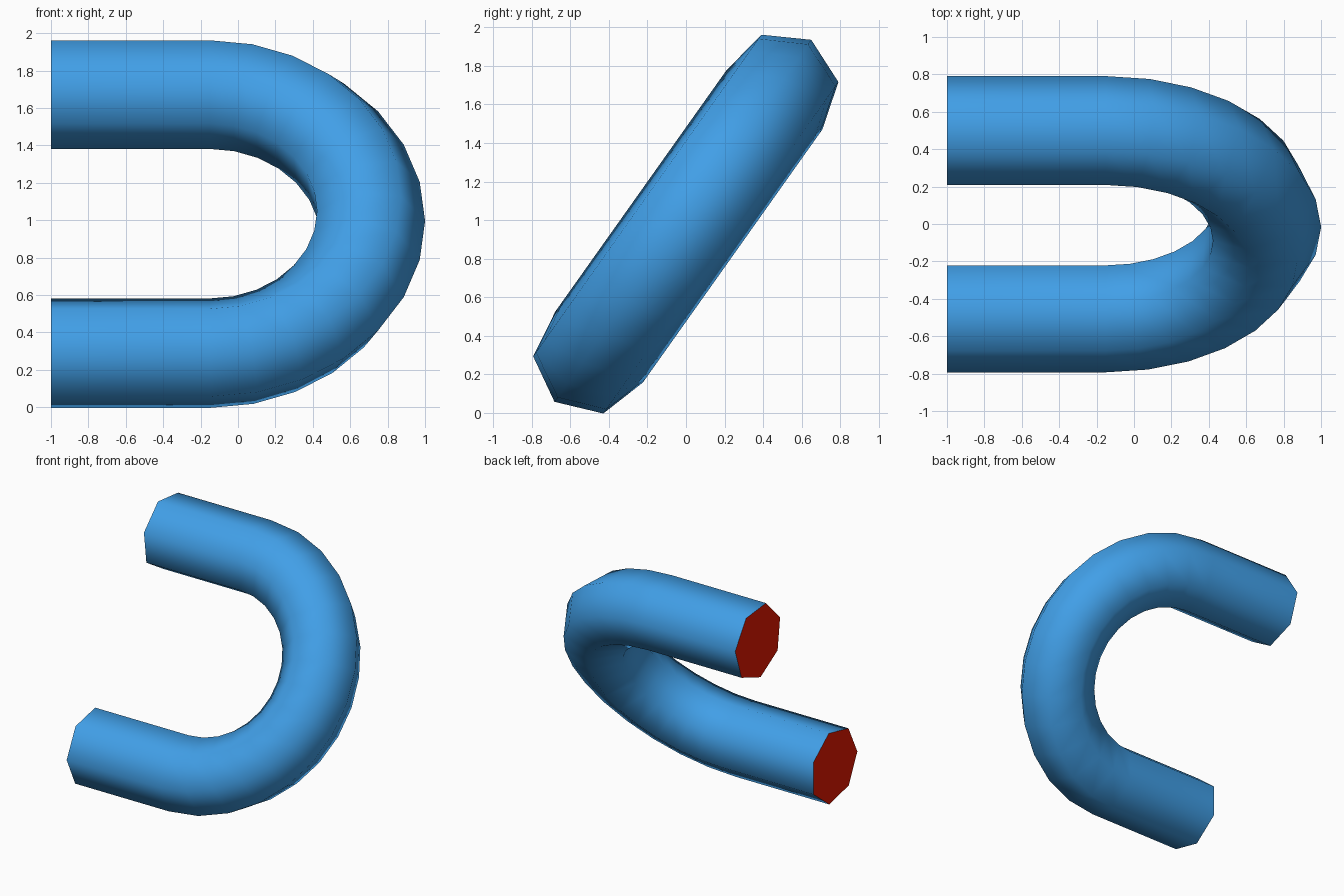
import bpy, bmesh, math
from mathutils import Vector

if "Cube" in bpy.data.objects:
    bpy.data.objects.remove(bpy.data.objects["Cube"])

SIDES, STEPS = 7, 14              # tube sides, segments round the bend
TUBE_R, BEND_R = 0.30, 0.852
BEND_X, MID_Z = -0.151, 0.985
TILT = math.radians(54.65)        # slope of the plane the bend lies in
START = math.radians(3.8)         # turn of the tube's cross-section

X = Vector((1, 0, 0))
U = Vector((0, math.cos(TILT), math.sin(TILT)))
N = Vector((0, -math.sin(TILT), math.cos(TILT)))
CENTRE = Vector((BEND_X, 0, MID_Z))


def material(name, rgb):
    m = bpy.data.materials.new(name)
    m.diffuse_color = (*rgb, 1)
    m.use_nodes = True
    m.node_tree.nodes["Principled BSDF"].inputs["Base Color"].default_value = m.diffuse_color
    return m


def ring(bm, centre, out):
    """Cross-section standing across the path."""
    return [bm.verts.new(centre + TUBE_R * (math.cos(a) * out + math.sin(a) * N))
            for a in (START + math.tau * i / SIDES for i in range(SIDES))]


bm = bmesh.new()

# Path: straight leg, half-circle bend, straight leg
path = [(Vector((-1, 0, MID_Z)) + BEND_R * U, U)]
for i in range(STEPS + 1):
    a = math.pi / 2 - math.pi * i / STEPS
    out = math.cos(a) * X + math.sin(a) * U
    path.append((CENTRE + BEND_R * out, out))
path.append((Vector((-1, 0, MID_Z)) - BEND_R * U, -U))
rings = [ring(bm, c, o) for c, o in path]

# Tube wall
for r0, r1 in zip(rings, rings[1:]):
    for i in range(SIDES):
        j = (i + 1) % SIDES
        bm.faces.new((r0[i], r0[j], r1[j], r1[i]))

# Red end faces
for r in (rings[0], rings[-1]):
    bm.faces.new(r).material_index = 1
bmesh.ops.recalc_face_normals(bm, faces=bm.faces)

mesh = bpy.data.meshes.new("bent_tube")
bm.to_mesh(mesh)
bm.free()
mesh.materials.append(material("blue", (0.053, 0.347, 0.80)))
mesh.materials.append(material("red", (0.80, 0.009, 0.0)))
tube = bpy.data.objects.new("bent_tube", mesh)
bpy.context.collection.objects.link(tube)

# Smooth wall, crisp ends
bpy.context.view_layer.objects.active = tube
tube.select_set(True)
bpy.ops.object.shade_smooth_by_angle(angle=math.radians(65))
